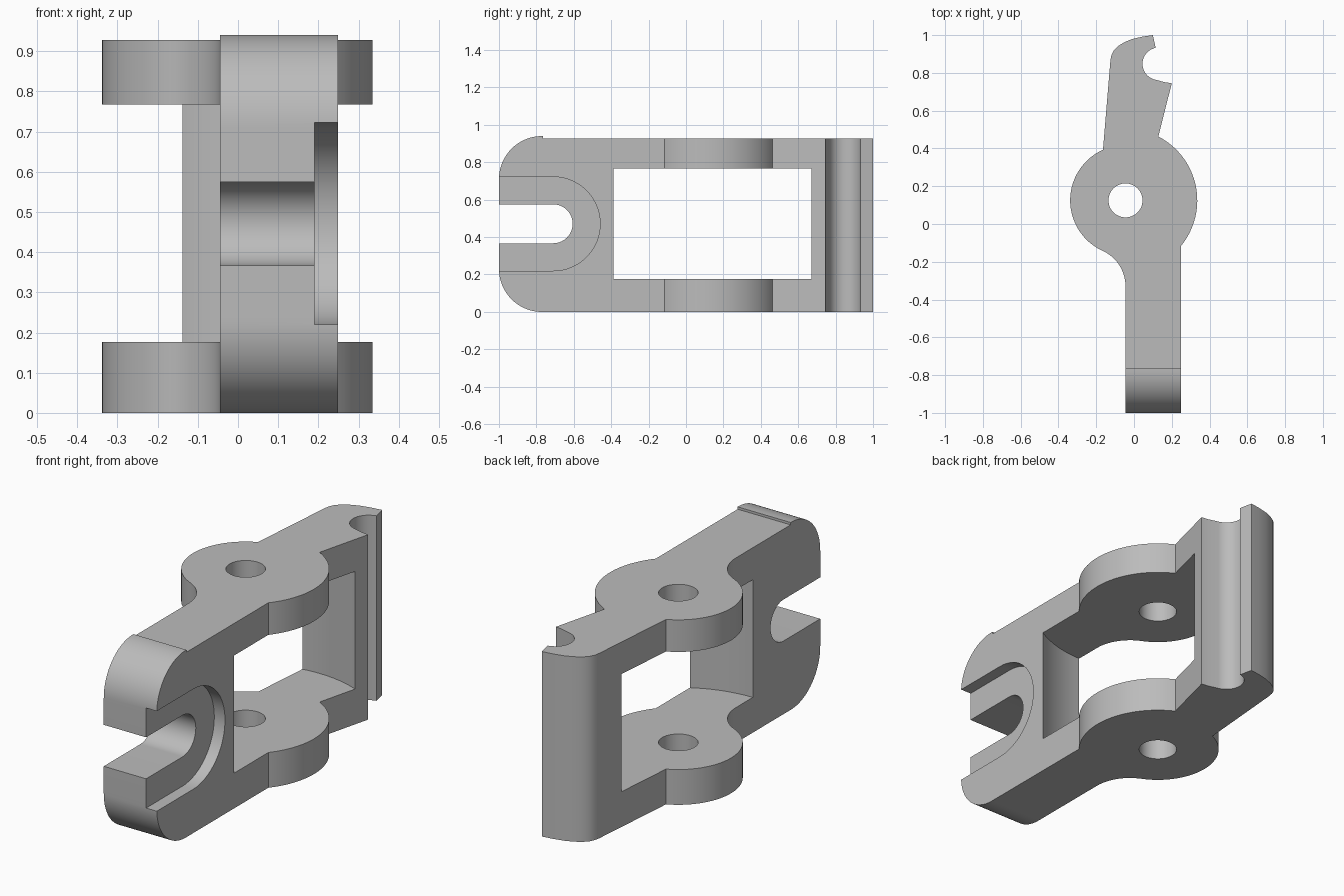
import bpy
import bmesh
from math import sin, cos, radians, pi
from mathutils import Vector

cube = bpy.data.objects.get("Cube")
if cube:
    bpy.data.objects.remove(cube, do_unlink=True)

grey = bpy.data.materials.new("plain grey")
grey.use_nodes = True
colour = (0.5, 0.5, 0.5, 1)
grey.diffuse_color = colour
grey.node_tree.nodes["Principled BSDF"].inputs["Base Color"].default_value = colour

PIVOT = (-0.045, 0.125)
LOW, HIGH = 0.177, 0.767      # inner faces of the two lugs
MID = 0.471                   # height of the slot centre


def arc(centre, radius, start, end, steps=24):
    angles = [radians(start + (end - start) * i / steps) for i in range(steps + 1)]
    return [(centre[0] + radius * cos(a), centre[1] + radius * sin(a)) for a in angles]


def prism(name, outline, axis, low, high):
    """Extrude an outline along z (points x, y) or along x (points y, z)."""
    bm = bmesh.new()
    place = (lambda p: (p[0], p[1], low)) if axis == "z" else (lambda p: (low, p[0], p[1]))
    face = bm.faces.new([bm.verts.new(place(p)) for p in outline])
    shift = Vector((0, 0, high - low)) if axis == "z" else Vector((high - low, 0, 0))
    out = bmesh.ops.extrude_face_region(bm, geom=[face])
    moved = [v for v in out["geom"] if isinstance(v, bmesh.types.BMVert)]
    bmesh.ops.translate(bm, verts=moved, vec=shift)
    bmesh.ops.recalc_face_normals(bm, faces=bm.faces)
    mesh = bpy.data.meshes.new(name)
    bm.to_mesh(mesh)
    bm.free()
    mesh.materials.append(grey)
    obj = bpy.data.objects.new(name, mesh)
    bpy.context.collection.objects.link(obj)
    return obj


def combine(target, tool, operation):
    mod = target.modifiers.new(tool.name, "BOOLEAN")
    mod.operation = operation
    mod.solver = "EXACT"
    mod.object = tool
    bpy.context.view_layer.objects.active = target
    bpy.ops.object.modifier_apply(modifier=mod.name)
    bpy.data.objects.remove(tool, do_unlink=True)


def slot(name, radius, x_low, x_high):
    outline = [(-1.2, MID - radius)] + arc((-0.71, MID), radius, -90, 90, 32)
    return prism(name, outline + [(-1.2, MID + radius)], "x", x_low, x_high)


# Plan outline: front arm, pivot boss, fillet and hooked rear arm
plan = [(-0.045, -1.1), (0.249, -1.1)]
plan += arc(PIVOT, 0.38, -39.3, 62.8, 32)
plan += [(0.2, 0.745), (0.16, 0.751)]
plan += arc((0.131, 0.848), 0.086, 262, 101, 24)
plan += [(0.1, 1.0), (0.045, 0.992), (-0.01, 0.979), (-0.05, 0.963),
         (-0.085, 0.942), (-0.108, 0.918), (-0.12, 0.893), (-0.125, 0.865)]
plan += arc(PIVOT, 0.293, 114, 245.5, 40)
plan += arc((-0.252, -0.33), 0.207, 65.5, 0, 16)
bracket = prism("pivot_bracket", plan, "z", -0.1, 1.1)

# Side outline: rounded front nose with a small step on top
side = arc((-0.77, 0.23), 0.23, 180, 270) + [(1.2, 0), (1.2, 0.928), (-0.765, 0.928), (-0.765, 0.94)]
side += arc((-0.77, 0.71), 0.23, 90, 180)
combine(bracket, prism("side_shape", side, "x", -0.6, 0.6), "INTERSECT")

# Round clearance between the lugs, then the pivot hole
ring = arc(PIVOT, 0.59, 0, 360, 96)[:-1]
combine(bracket, prism("window_cutter", ring, "z", LOW, HIGH), "DIFFERENCE")
hole = arc(PIVOT, 0.09, 0, 360, 48)[:-1]
combine(bracket, prism("hole_cutter", hole, "z", -0.2, 1.2), "DIFFERENCE")

# Open slot with a shallow recess on its left side
combine(bracket, slot("slot_cutter", 0.104, -0.5, 0.5), "DIFFERENCE")
combine(bracket, slot("recess_cutter", 0.251, 0.19, 0.5), "DIFFERENCE")

# Smooth curves, sharp machined edges
bpy.ops.object.select_all(action="DESELECT")
bracket.select_set(True)
bpy.context.view_layer.objects.active = bracket
bpy.ops.object.shade_smooth_by_angle(angle=pi / 9)
